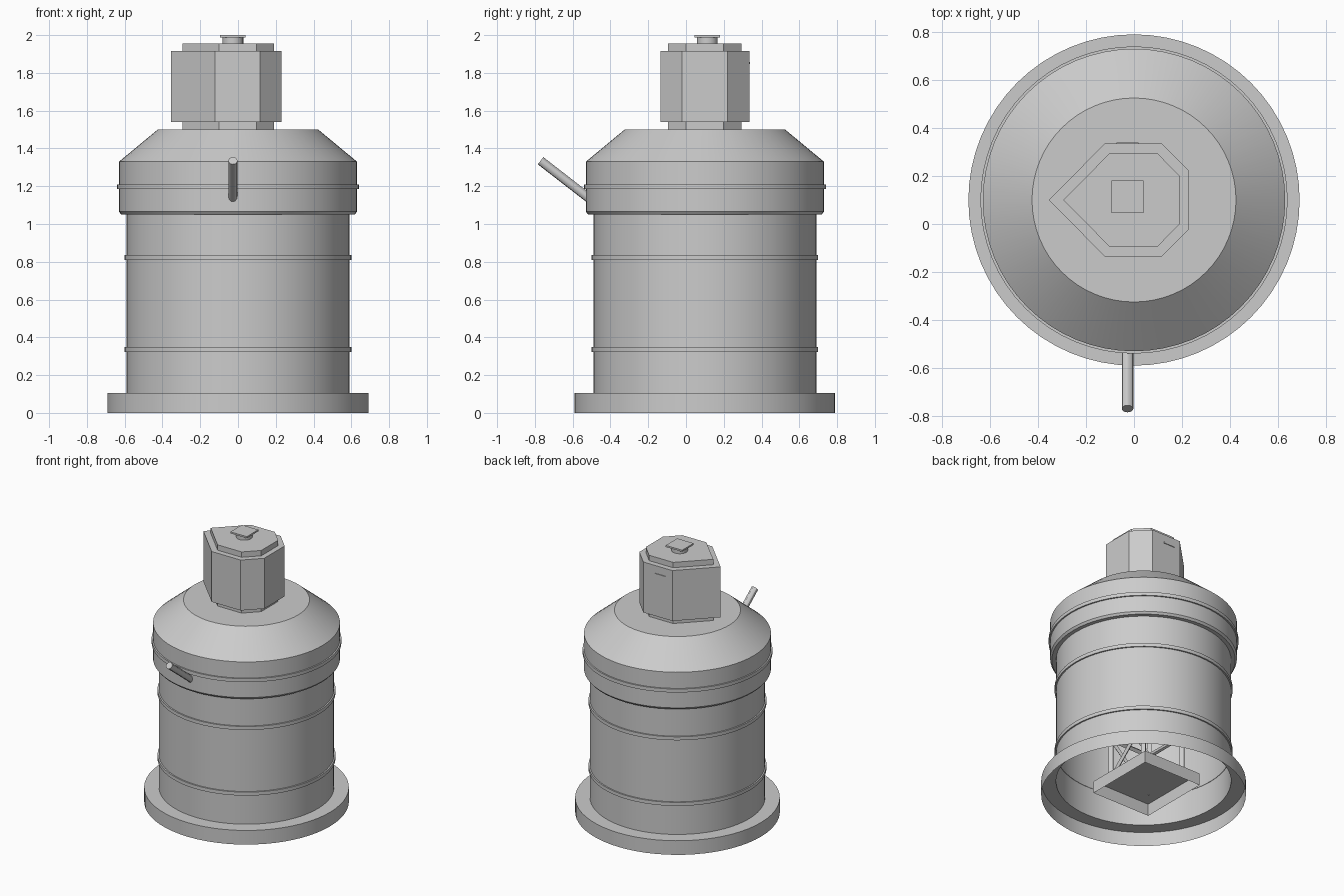
import bpy, bmesh
from math import radians
from mathutils import Matrix, Vector

if "Cube" in bpy.data.objects:
    bpy.data.objects.remove(bpy.data.objects["Cube"], do_unlink=True)

grey = bpy.data.materials.new("plain grey metal")
grey.use_nodes = True
grey.diffuse_color = (0.6, 0.6, 0.6, 1)
grey.node_tree.nodes["Principled BSDF"].inputs["Base Color"].default_value = (0.6, 0.6, 0.6, 1)

CY = 0.1        # y of the main axis
HX = -0.027     # x of the knob, lever and inner frame


def finish(name, bm, smooth=False):
    bmesh.ops.recalc_face_normals(bm, faces=bm.faces)
    mesh = bpy.data.meshes.new(name)
    bm.to_mesh(mesh)
    bm.free()
    mesh.materials.append(grey)
    obj = bpy.data.objects.new(name, mesh)
    bpy.context.collection.objects.link(obj)
    if smooth:
        bpy.ops.object.select_all(action='DESELECT')
        obj.select_set(True)
        bpy.context.view_layer.objects.active = obj
        bpy.ops.object.shade_smooth_by_angle(angle=radians(30))
    return obj


def revolve(name, profile, closed=False):
    """Spin a radius/height profile around the main axis."""
    bm = bmesh.new()
    verts = [bm.verts.new((r, CY, z)) for r, z in profile]
    edges = [bm.edges.new(p) for p in zip(verts, verts[1:])]
    if closed:
        edges.append(bm.edges.new((verts[-1], verts[0])))
    bmesh.ops.spin(bm, geom=verts + edges, cent=(0, CY, 0), axis=(0, 0, 1),
                   angle=radians(360), steps=64, use_merge=True)
    bmesh.ops.remove_doubles(bm, verts=bm.verts, dist=0.0005)
    return finish(name, bm, True)


def prism(name, outline, z0, z1):
    """Extrude a flat outline upward."""
    bm = bmesh.new()
    face = bm.faces.new([bm.verts.new((x, y + CY, z0)) for x, y in outline])
    top = bmesh.ops.extrude_face_region(bm, geom=[face], use_keep_orig=True)["geom"]
    bmesh.ops.translate(bm, vec=(0, 0, z1 - z0),
                        verts=[v for v in top if isinstance(v, bmesh.types.BMVert)])
    return finish(name, bm)


def box(name, centre, size, open_bottom=False):
    bm = bmesh.new()
    bmesh.ops.create_cube(bm, size=1, matrix=Matrix.Translation(centre) @ Matrix.Diagonal((*size, 1)))
    if open_bottom:
        low = min(bm.faces, key=lambda f: f.calc_center_median().z)
        bmesh.ops.delete(bm, geom=[low], context='FACES_ONLY')
    return finish(name, bm)


def rod(name, a, b, radius, sides=12):
    a, b = Vector(a), Vector(b)
    turn = (b - a).to_track_quat('Z', 'Y').to_matrix().to_4x4()
    bm = bmesh.new()
    bmesh.ops.create_cone(bm, cap_ends=True, segments=sides, radius1=radius, radius2=radius,
                          depth=(b - a).length, matrix=Matrix.Translation((a + b) / 2) @ turn)
    return finish(name, bm, sides > 4)


# Thin drum shell, open underneath, with base flange and conical shoulder
revolve("drum_shell", [(0.69, 0), (0.69, 0.105), (0.59, 0.105), (0.59, 1.05), (0.618, 1.05),
                       (0.63, 1.065), (0.63, 1.33), (0.425, 1.5), (0, 1.5)])

# Raised hoops around the drum
for name, r, z in (("lower_hoop", 0.59, 0.335), ("middle_hoop", 0.59, 0.823), ("upper_hoop", 0.63, 1.197)):
    revolve(name, [(r - 0.003, z - 0.013), (r + 0.01, z - 0.013),
                   (r + 0.01, z + 0.013), (r - 0.003, z + 0.013)], True)

# Pointed head block between two smaller plates
half = [(0.23, 0.12), (0.117, 0.235), (-0.122, 0.235)]
outline = [(-0.355, 0)] + [(x, -y) for x, y in reversed(half)] + half
small = [(x * 0.83, y * 0.83) for x, y in outline]
prism("head_foot_plate", small, 1.5, 1.54)
prism("head_block", outline, 1.54, 1.915)
prism("head_top_plate", small, 1.915, 1.955)
box("head_back_slot", (HX, CY + 0.236, 1.853), (0.09, 0.008, 0.01))

# Knob
rod("knob_stem", (HX, CY + 0.013, 1.955), (HX, CY + 0.013, 1.99), 0.055, 24)
box("knob_cap", (HX, CY + 0.013, 1.994), (0.135, 0.135, 0.012))

# Slanted front lever
rod("front_lever", (HX, -0.45, 1.087), (HX, -0.77, 1.335), 0.024)

# Inner tray, open below, carrying a braced frame
box("inner_tray", (HX, CY, 0.1), (0.48, 0.54, 0.09), True)
H, TOP = 0.17, 1.05
corners = [(HX + sx * H, CY + sy * H) for sx, sy in ((-1, -1), (1, -1), (1, 1), (-1, 1))]
for i, (x, y) in enumerate(corners):
    nx, ny = corners[(i + 1) % 4]
    rod("frame_post", (x, y, 0.145), (x, y, TOP), 0.022, 4)
    for k in range(3):
        z0, z1 = 0.15 + k * 0.3, 0.45 + k * 0.3
        rod("frame_rail", (x, y, z1), (nx, ny, z1), 0.018, 4)
        rod("frame_brace", (x, y, z0), (nx, ny, z1), 0.015, 4)
